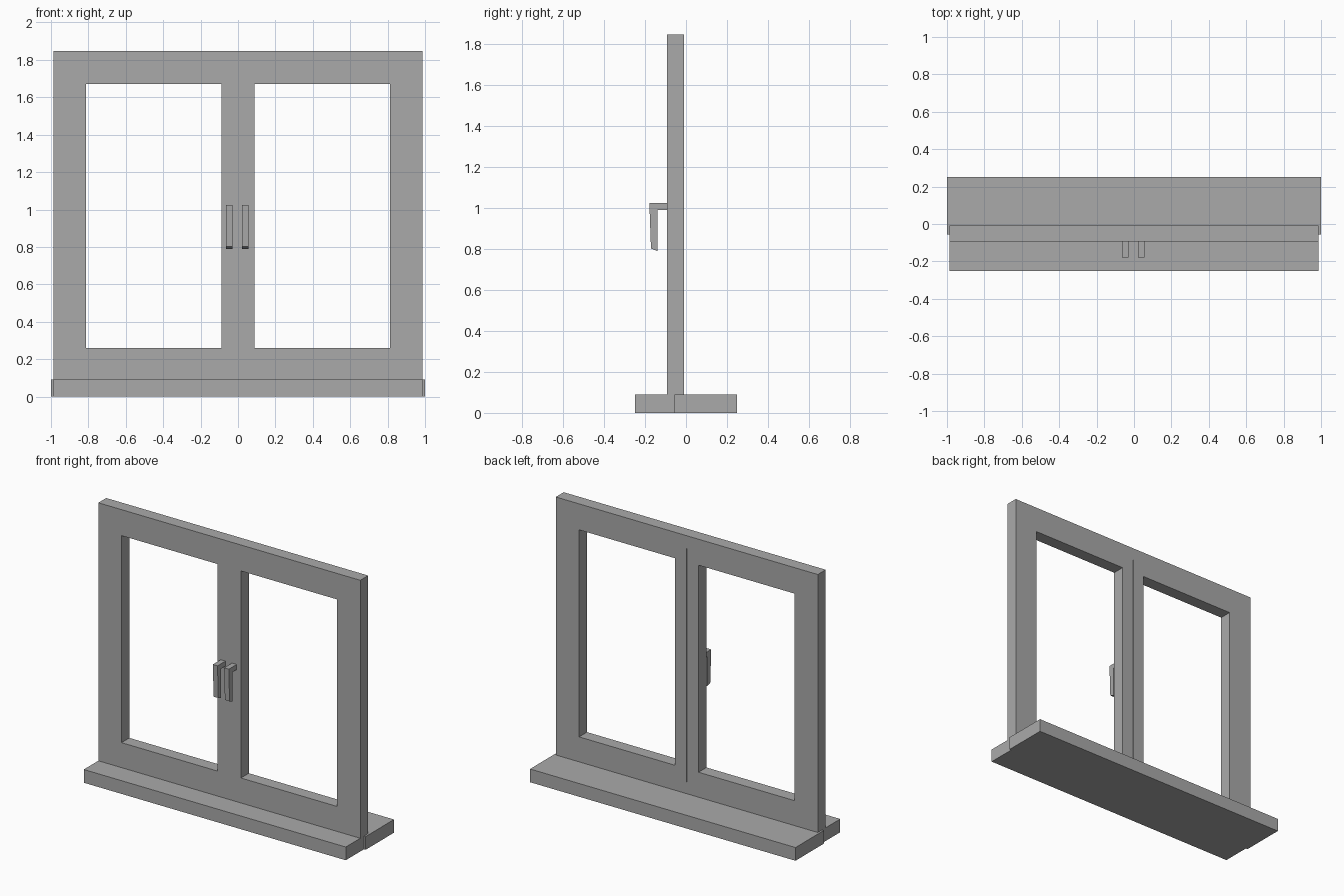
import bpy
import bmesh

cube = bpy.data.objects.get("Cube")
if cube:
    bpy.data.objects.remove(cube, do_unlink=True)

grey = bpy.data.materials.new("plain grey")
grey.use_nodes = True
COLOUR = (0.4, 0.4, 0.4, 1)
grey.diffuse_color = COLOUR
grey.node_tree.nodes["Principled BSDF"].inputs["Base Color"].default_value = COLOUR


def prism(name, outline, start, end, axis):
    """Extrude an outline along x (outline in y, z) or y (outline in x, z)."""
    def place(p, d):
        return (d, p[0], p[1]) if axis == "x" else (p[0], d, p[1])
    bm = bmesh.new()
    face = bm.faces.new([bm.verts.new(place(p, start)) for p in outline])
    moved = bmesh.ops.extrude_face_region(bm, geom=[face])["geom"]
    offset = [b - a for a, b in zip(place((0, 0), start), place((0, 0), end))]
    bmesh.ops.translate(bm, vec=offset,
                        verts=[v for v in moved if isinstance(v, bmesh.types.BMVert)])
    bmesh.ops.recalc_face_normals(bm, faces=bm.faces)
    mesh = bpy.data.meshes.new(name)
    bm.to_mesh(mesh)
    bm.free()
    mesh.materials.append(grey)
    obj = bpy.data.objects.new(name, mesh)
    bpy.context.collection.objects.link(obj)
    return obj


def rect(a0, a1, b0, b1):
    return [(a0, b0), (a1, b0), (a1, b1), (a0, b1)]


# Main dimensions
W, TOP, SILL = 0.987, 1.847, 0.09
FRONT, BACK = -0.094, -0.009
IN, OUT = 0.088, 0.812          # opening sides
LOW, HIGH = 0.26, 1.67          # opening bottom and top
MITRE = 0.09
GAP = 0.002                     # half the seam between the sashes

# Sills inside and outside
prism("front_sill", rect(-0.25, -0.055, 0, SILL), -W, W, "x")
prism("back_sill", rect(-0.055, 0.25, 0, SILL), -1, 1, "x")

# Mitred frame: outer stiles and meeting stiles, mirrored
for side, s in (("right", -1), ("left", 1)):
    prism(side + "_outer_stile",
          [(s * W, SILL), (s * W, TOP), (s * OUT, HIGH), (s * OUT, LOW)],
          FRONT, BACK, "y")
    prism(side + "_meeting_stile",
          [(s * GAP, LOW - MITRE), (s * IN, LOW), (s * IN, HIGH), (s * GAP, HIGH + MITRE)],
          FRONT, BACK, "y")

# Rails with a notch for the pointed ends of the meeting stiles
for name, edge, inner, peak in (("top_rail", TOP, HIGH, HIGH + MITRE),
                                ("bottom_rail", SILL, LOW, LOW - MITRE)):
    prism(name, [(-W, edge), (W, edge), (OUT, inner), (IN, inner), (GAP, peak),
                 (-GAP, peak), (-IN, inner), (-OUT, inner)], FRONT, BACK, "y")

# Strip closing the front of the seam
prism("seam_strip", rect(-GAP, GAP, LOW - MITRE, HIGH + MITRE), FRONT, -0.03, "y")

# Hooked lever handles
lever = [(FRONT, 1.025), (-0.179, 1.025), (-0.171, 0.803), (-0.139, 0.79),
         (-0.139, 0.99), (FRONT, 0.99)]
for side, x in (("right", -0.064), ("left", 0.021)):
    prism(side + "_handle", lever, x, x + 0.035, "x")
